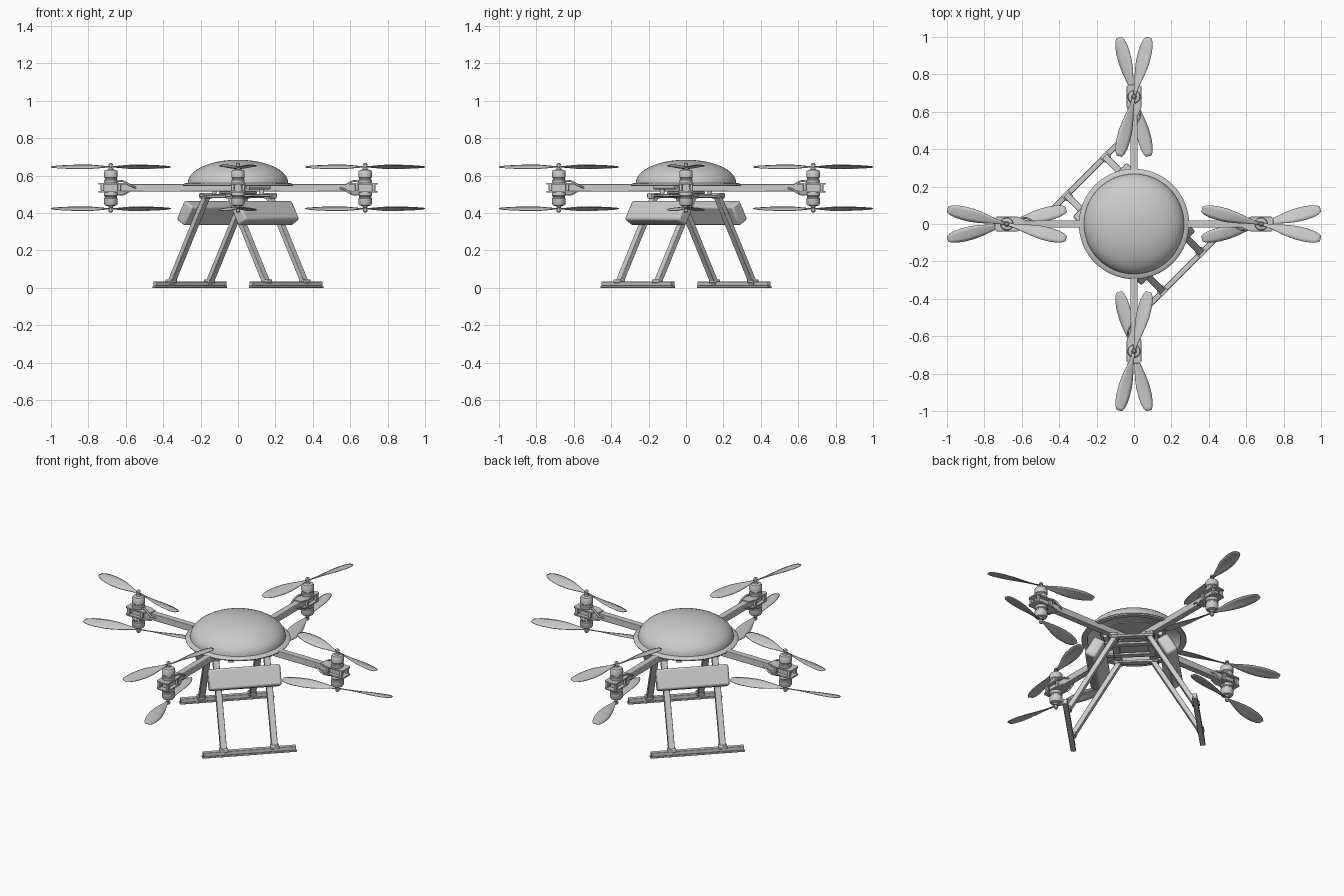
import bpy, bmesh
from math import radians, sin, cos, pi, tan
from mathutils import Matrix, Vector

if "Cube" in bpy.data.objects:
    bpy.data.objects.remove(bpy.data.objects["Cube"])


def finish(name, bm, M, bevel=0, thick=0):
    bmesh.ops.recalc_face_normals(bm, faces=bm.faces)
    me = bpy.data.meshes.new(name)
    bm.to_mesh(me)
    bm.free()
    ob = bpy.data.objects.new(name, me)
    bpy.context.collection.objects.link(ob)
    ob.matrix_world = M
    if thick:
        m = ob.modifiers.new("thickness", 'SOLIDIFY')
        m.thickness, m.offset = thick, 0
    if bevel:
        m = ob.modifiers.new("bevel", 'BEVEL')
        m.width, m.segments = bevel, 2
    bpy.ops.object.select_all(action='DESELECT')
    ob.select_set(True)
    bpy.context.view_layer.objects.active = ob
    bpy.ops.object.shade_smooth_by_angle(angle=radians(35))
    return ob


def box(name, size, loc, M, tilt=0, bevel=0.004):
    bm = bmesh.new()
    bmesh.ops.create_cube(bm, size=1)
    bmesh.ops.scale(bm, vec=size, verts=bm.verts)
    return finish(name, bm, M @ Matrix.Translation(loc) @ Matrix.Rotation(tilt, 4, 'Y'), bevel)


def lathe(name, prof, M, n=32):
    bm = bmesh.new()
    vs = [bm.verts.new((r, 0, z)) for r, z in prof]
    es = [bm.edges.new(p) for p in zip(vs, vs[1:])]
    bmesh.ops.spin(bm, geom=vs + es, axis=(0, 0, 1), cent=(0, 0, 0), angle=2 * pi, steps=n)
    bmesh.ops.remove_doubles(bm, verts=bm.verts, dist=1e-5)
    return finish(name, bm, M)


def tube(name, pts, r, M):
    cu = bpy.data.curves.new(name, 'CURVE')
    cu.dimensions = '3D'
    cu.bevel_depth, cu.bevel_resolution, cu.use_fill_caps = r, 2, True
    sp = cu.splines.new('BEZIER')
    sp.bezier_points.add(len(pts) - 1)
    for b, p in zip(sp.bezier_points, pts):
        b.co = p
        b.handle_left_type = b.handle_right_type = 'AUTO'
    ob = bpy.data.objects.new(name, cu)
    bpy.context.collection.objects.link(ob)
    ob.matrix_world = M


def plate(name, outline, z, h, M, bevel=0.002):
    bm = bmesh.new()
    f = bm.faces.new([bm.verts.new((x, y, z)) for x, y in outline])
    top = bmesh.ops.extrude_face_region(bm, geom=[f])["geom"]
    bmesh.ops.translate(bm, vec=(0, 0, h), verts=[v for v in top if isinstance(v, bmesh.types.BMVert)])
    return finish(name, bm, M, bevel)


def propeller(name, M):
    # two twisted blades: (radius, half chord, pitch in degrees)
    stations = [(0.008, 0.008, 8), (0.04, 0.010, 22), (0.09, 0.021, 24), (0.14, 0.031, 20),
                (0.19, 0.037, 16), (0.24, 0.037, 13), (0.28, 0.033, 11), (0.31, 0.025, 9), (0.327, 0.014, 8)]
    bm = bmesh.new()
    for s in (1, -1):
        rows = []
        for r, h, p in stations:
            row = []
            for t in (-1, -0.5, 0, 0.5, 1):
                y = t * h * cos(radians(p))
                row.append(bm.verts.new((s * r, s * y, -y * tan(radians(p)) + 0.08 * h * (1 - t * t))))
            rows.append(row)
        for a, b in zip(rows, rows[1:]):
            for i in range(4):
                bm.faces.new((a[i], a[i + 1], b[i + 1], b[i]))
    return finish(name, bm, M, thick=0.004)


I = Matrix.Identity(4)

# Canopy: hollow dome with a flared rim
outer = [(0.268 * cos(a), 0.562 + 0.123 * sin(a)) for a in [i * pi / 28 for i in range(15)]]
inner = [(r * 0.97, z - 0.008) for r, z in reversed(outer)]
outer[-1], inner[0] = (0, 0.685), (0, 0.677)
lathe("canopy", [(0.262, 0.546), (0.292, 0.545), (0.295, 0.551), (0.288, 0.558), (0.272, 0.561)]
      + outer + inner + [(0.262, 0.546)], I, 64)

# Centre plates clamping the arms
octagon = [(0.2 * cos(pi / 8 + i * pi / 4), 0.2 * sin(pi / 8 + i * pi / 4)) for i in range(8)]
plate("upper_plate", octagon, 0.556, 0.008, I)
plate("lower_plate", [(x * 0.55, y * 0.55) for x, y in octagon], 0.503, 0.011, I)

# Four arms, each with stacked motors and two propellers
half = [(0, 0), (0.034, 0), (0.036, 0.006), (0.036, 0.018), (0.032, 0.022), (0.032, 0.028), (0.036, 0.032),
        (0.036, 0.062), (0.031, 0.070), (0.014, 0.074), (0.012, 0.082), (0.007, 0.084), (0.007, 0.094),
        (0.012, 0.095), (0.012, 0.102), (0.006, 0.108), (0, 0.109)]
for k in range(4):
    A = Matrix.Rotation(k * pi / 2, 4, 'Z')
    box(f"arm_{k}", (0.70, 0.038, 0.040), (0.365, 0, 0.535), A, bevel=0.003)
    outline = [(0.58, -0.022), (0.625, -0.04), (0.735, -0.04), (0.745, -0.03),
               (0.745, 0.03), (0.735, 0.04), (0.625, 0.04), (0.58, 0.022)]
    plate(f"mount_top_{k}", outline, 0.552, 0.009, A)
    plate(f"mount_bottom_{k}", outline, 0.509, 0.009, A)
    for y in (-0.029, 0.029):
        for x in (0.635, 0.725):
            box(f"mount_spacer_{k}", (0.018, 0.016, 0.036), (x, y, 0.535), A, bevel=0.003)
    for sgn, label in ((1, "upper"), (-1, "lower")):
        C = A @ Matrix.Translation((0.68, 0, 0.535 + sgn * 0.024))
        lathe(f"{label}_motor_{k}", [(r, sgn * z) for r, z in half], C, 28)
        P = A @ Matrix.Translation((0.68, 0, 0.535 + sgn * 0.112)) @ Matrix.Rotation(radians(-14 * sgn), 4, 'Z')
        propeller(f"{label}_propeller_{k}", P)
        z = 0.535
        tube(f"{label}_motor_wire_{k}", [(0.65, sgn * 0.012, z + sgn * 0.034), (0.61, sgn * 0.026, z + sgn * 0.034),
                                         (0.575, sgn * 0.032, z + sgn * 0.012), (0.545, sgn * 0.018, z)], 0.005, A)

# Undercarriage on the diagonal: local x points outward, local y along the skid
TILT = radians(-30)
for side, ang in (("front", -45), ("back", 135)):
    D = Matrix.Rotation(radians(ang), 4, 'Z')
    box(f"{side}_skid", (0.026, 0.53, 0.024), (0.364, 0, 0.022), D, bevel=0.003)
    box(f"{side}_skid_pad", (0.03, 0.537, 0.010), (0.364, 0, 0.005), D, bevel=0.002)
    for v in (-0.145, 0.145):
        box(f"{side}_leg", (0.028, 0.036, 0.55), (0.227, v, 0.258), D, TILT, 0.003)
        box(f"{side}_leg_foot", (0.042, 0.048, 0.02), (0.36, v, 0.036), D)
        box(f"{side}_leg_bracket", (0.05, 0.05, 0.03), (0.10, v, 0.492), D)
    # Battery pack leaning on the legs
    box(f"{side}_battery_box", (0.07, 0.41, 0.12), (0.204, 0, 0.40), D, TILT, 0.012)
    # Cross rails of the belly frame
    box(f"{side}_frame_rail", (0.04, 0.35, 0.014), (0.10, 0, 0.494), D, bevel=0.003)
    for v in (0.06, 0.145):
        box(f"{side}_frame_bar", (0.23, 0.036, 0.014), (0, v, 0.488), D, bevel=0.003)
    # Round receiver tube between the arms, on small posts
    tube(f"{side}_receiver_tube", [(0.155, -0.08, 0.54), (0.155, 0, 0.54), (0.155, 0.08, 0.54)], 0.014, D)
    for v in (-0.07, 0.07):
        lathe(f"{side}_post", [(0, 0), (0.013, 0), (0.013, 0.07), (0, 0.07)],
              D @ Matrix.Translation((0.11, v, 0.488)), 16)
        box(f"{side}_hanger", (0.075, 0.03, 0.012), (0.145, v, 0.494), D, bevel=0.003)
